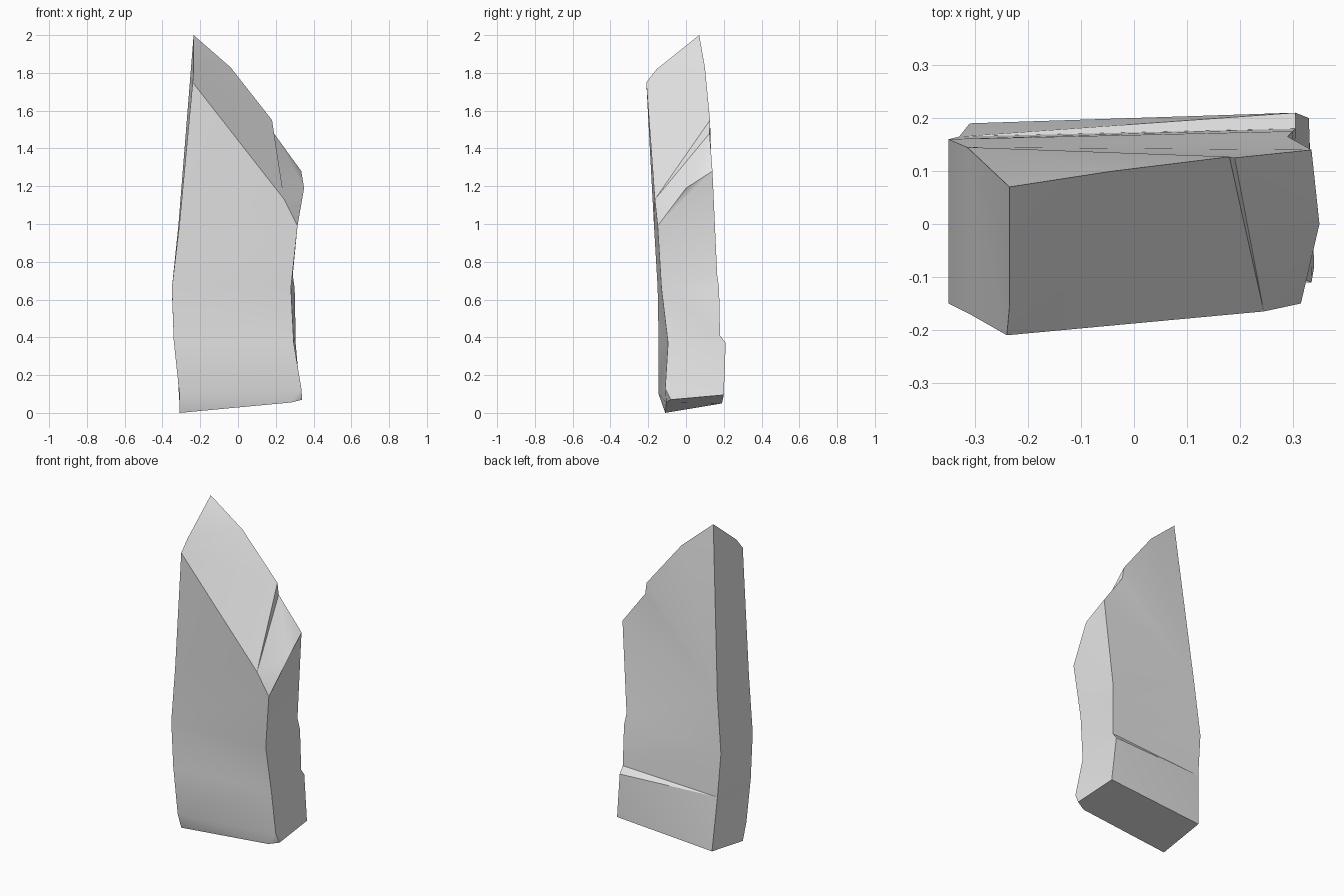
import bpy
import bmesh
import math

cube = bpy.data.objects.get("Cube")
if cube:
    bpy.data.objects.remove(cube, do_unlink=True)

# Long edges of the slab, each traced from the ground upward
left_front = [(-.31, -.11, 0), (-.31, -.145, .1), (-.34, -.145, .38),
              (-.35, -.15, .66), (-.31, -.17, 1), (-.24, -.21, 1.75)]
left_back = [(-.31, .19, .05), (-.33, .165, .38), (-.35, .16, .65),
             (-.315, .145, 1), (-.235, .07, 2)]
right_front = [(.335, -.11, .13), (.295, -.095, .37), (.28, -.13, .66),
               (.315, -.15, .99)]
right_back = [(.33, .2, .095), (.305, .21, .37), (.305, .18, .41),
              (.3, .175, .66), (.29, .165, .73), (.335, .14, 1.28)]

# Single corners of the foot and the broken crown
foot_chip = (.28, -.105, .055)
foot_corner = (.34, -.08, .07)
notch = (.245, -.165, 1.13)
shoulder = (.35, 0, 1.19)
ledge_low = (.19, .125, 1.48)
ledge_high = (.18, .127, 1.55)
ridge = (-.04, .1, 1.83)
brow = (-.235, -.155, 1.82)
peak = left_back[-1]

bm = bmesh.new()
corners = {}


def corner(point):
    """Return the shared vertex at a point."""
    if point not in corners:
        corners[point] = bm.verts.new(point)
    return corners[point]


def facet(*points):
    bm.faces.new([corner(p) for p in points])


def side(a, b):
    """Skin two rising edges, always climbing the lower one first."""
    i = j = 0
    while i < len(a) - 1 or j < len(b) - 1:
        climb_a = j == len(b) - 1 or (
            i < len(a) - 1 and a[i + 1][2] <= b[j + 1][2])
        if climb_a:
            facet(a[i], b[j], a[i + 1])
            i += 1
        else:
            facet(a[i], b[j], b[j + 1])
            j += 1


# Four sides
side(left_front, [foot_chip] + right_front + [notch])
side([foot_corner] + right_front, right_back)
side(right_back + [ledge_low, ledge_high, ridge], left_back)
side(left_back, left_front + [brow])

# Foot with its chipped corner
facet(foot_chip, foot_corner, right_front[0])
facet(left_front[0], left_back[0], right_back[0], foot_corner, foot_chip)

# Slanted crown, step and shoulder
facet(left_front[-1], notch, ledge_high)
facet(left_front[-1], ledge_high, ridge)
facet(left_front[-1], ridge, brow)
facet(brow, ridge, peak)
facet(notch, ledge_low, ledge_high)
facet(notch, shoulder, ledge_low)
facet(notch, right_front[-1], shoulder)
facet(shoulder, right_back[-1], ledge_low)
facet(right_front[-1], right_back[-1], shoulder)

bmesh.ops.recalc_face_normals(bm, faces=bm.faces[:])
mesh = bpy.data.meshes.new("rock_slab")
bm.to_mesh(mesh)
bm.free()

# Plain stone colour
stone = bpy.data.materials.new("stone_grey")
stone.use_nodes = True
grey = (.8, .8, .8, 1)
stone.diffuse_color = grey
stone.node_tree.nodes["Principled BSDF"].inputs["Base Color"].default_value = grey
mesh.materials.append(stone)

slab = bpy.data.objects.new("rock_slab", mesh)
bpy.context.collection.objects.link(slab)
bpy.ops.object.select_all(action="DESELECT")
slab.select_set(True)
bpy.context.view_layer.objects.active = slab
bpy.ops.object.shade_smooth_by_angle(angle=math.radians(30))
